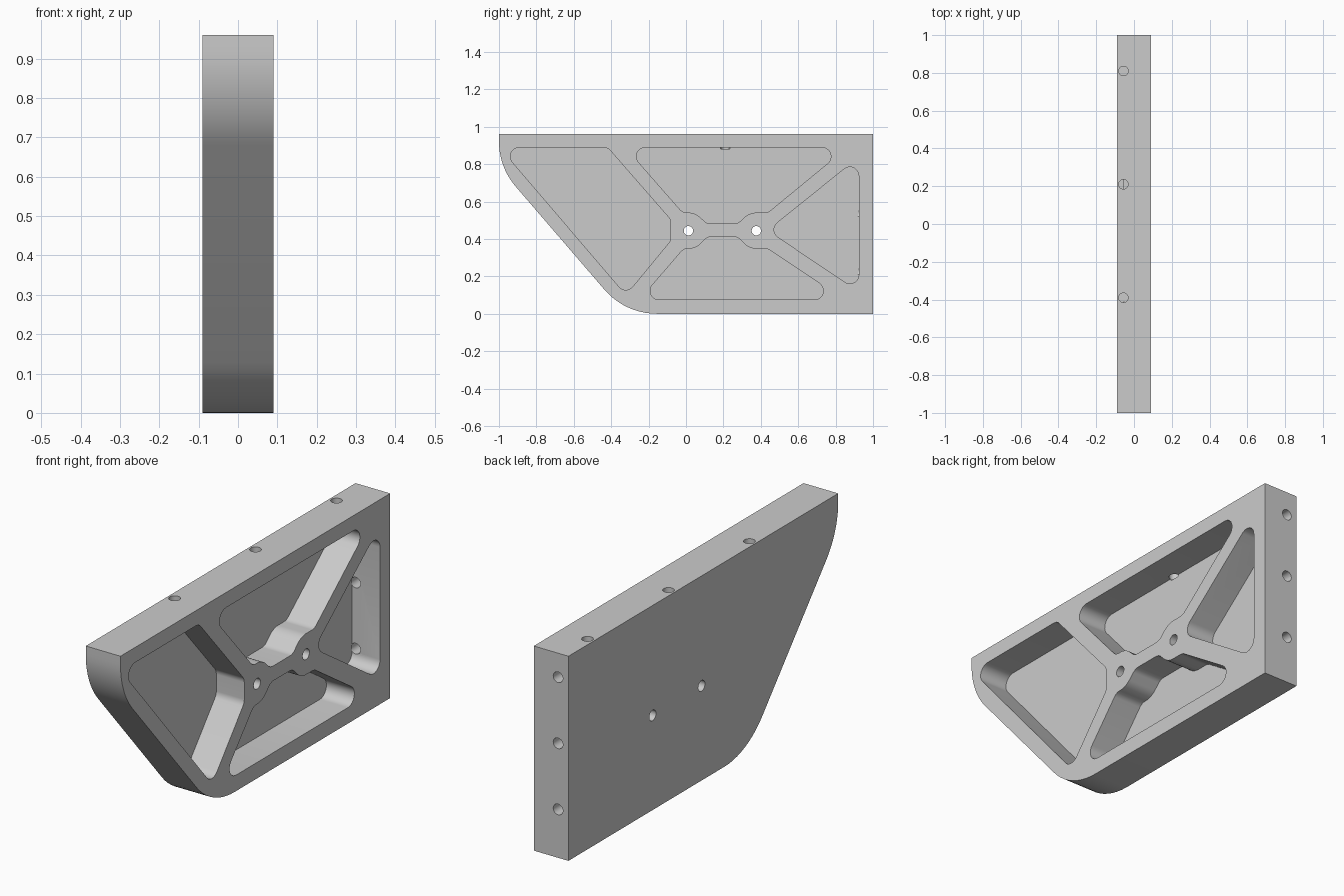
import bpy, bmesh, math
from mathutils import Vector, Matrix

cube = bpy.data.objects.get("Cube")
if cube:
    bpy.data.objects.remove(cube, do_unlink=True)

HALF = 0.09       # half thickness of the bracket
FLOOR = -0.055    # pocket floor
HOLE_R = 0.025

grey = bpy.data.materials.new("light_grey")
grey.use_nodes = True
grey.diffuse_color = (0.6, 0.6, 0.6, 1)
grey.node_tree.nodes["Principled BSDF"].inputs["Base Color"].default_value = (0.6, 0.6, 0.6, 1)


def rounded(corners, steps=10):
    """Fillet (y, z, radius) corners into a list of points."""
    pts = []
    n = len(corners)
    for i, (y, z, r) in enumerate(corners):
        p = Vector((y, z))
        if r == 0:
            pts.append(p)
            continue
        a = (Vector(corners[i - 1][:2]) - p).normalized()
        b = (Vector(corners[(i + 1) % n][:2]) - p).normalized()
        half = a.angle(b) / 2
        t = r / math.tan(half)
        centre = p + (a + b).normalized() * (r / math.sin(half))
        start, end = p + a * t - centre, p + b * t - centre
        sweep = start.angle_signed(end)      # clockwise positive
        for k in range(steps + 1):
            s = -sweep * k / steps
            c, d = math.cos(s), math.sin(s)
            pts.append(centre + Vector((start.x * c - start.y * d, start.x * d + start.y * c)))
    return pts


def new_object(name, bm):
    bmesh.ops.recalc_face_normals(bm, faces=bm.faces)
    mesh = bpy.data.meshes.new(name)
    bm.to_mesh(mesh)
    bm.free()
    mesh.materials.append(grey)
    obj = bpy.data.objects.new(name, mesh)
    bpy.context.collection.objects.link(obj)
    return obj


def prism(name, corners, x0, x1):
    """Extrude a filleted side profile along x."""
    bm = bmesh.new()
    face = bm.faces.new([bm.verts.new((x0, p.x, p.y)) for p in rounded(corners)])
    ext = bmesh.ops.extrude_face_region(bm, geom=[face])
    moved = [v for v in ext["geom"] if isinstance(v, bmesh.types.BMVert)]
    bmesh.ops.translate(bm, verts=moved, vec=(x1 - x0, 0, 0))
    return new_object(name, bm)


def drill(name, centre, axis, length):
    """Round cutter centred on a point."""
    bm = bmesh.new()
    turn = Vector((0, 0, 1)).rotation_difference(Vector(axis)).to_matrix().to_4x4()
    bmesh.ops.create_cone(bm, cap_ends=True, segments=32, radius1=HOLE_R, radius2=HOLE_R,
                          depth=length, matrix=Matrix.Translation(centre) @ turn)
    return new_object(name, bm)


def cut(body, cutter):
    cutter.hide_render = True
    mod = body.modifiers.new("cut", "BOOLEAN")
    mod.operation = "DIFFERENCE"
    mod.solver = "EXACT"
    mod.object = cutter
    bpy.context.view_layer.objects.active = body
    bpy.ops.object.modifier_apply(modifier=mod.name)
    bpy.data.objects.remove(cutter, do_unlink=True)


# Plate outline with a slanted, rounded front
bracket = prism("bracket_plate", [(-1, 0.96, 0), (1, 0.96, 0), (1, 0, 0),
                                  (-0.325, 0, 0.37), (-1, 0.784, 0.37)], -HALF, HALF)

# Pockets that leave ribs and two bosses
R = 0.048
pockets = {
    "front_pocket": [(-0.995, 0.889, R), (-0.419, 0.889, R), (-0.082, 0.503, R),
                     (-0.082, 0.391, R), (-0.321, 0.101, R)],
    "upper_pocket": [(-0.323, 0.889, R), (-0.018, 0.541, R), (0.05, 0.541, 0.096),
                     (0.111, 0.482, R), (0.277, 0.482, R), (0.339, 0.541, 0.096),
                     (0.438, 0.541, R), (0.861, 0.889, R)],
    "lower_pocket": [(-0.012, 0.348, R), (0.05, 0.348, 0.09), (0.117, 0.412, R),
                     (0.274, 0.412, R), (0.339, 0.348, 0.09), (0.437, 0.348, R),
                     (0.844, 0.075, R), (-0.248, 0.075, R)],
    "rear_pocket": [(0.438, 0.446, R), (0.924, 0.837, R), (0.924, 0.119, R)],
}
for name, corners in pockets.items():
    cut(bracket, prism(name, corners, FLOOR, HALF + 0.1))

# Through holes in the bosses
for y in (0.013, 0.376):
    cut(bracket, drill("boss_hole", (0, y, 0.444), (1, 0, 0), 0.5))

# Blind holes in the top edge and in the rear edge
for y in (0.81, 0.21, -0.39):
    cut(bracket, drill("top_hole", (-0.056, y, 0.96), (0, 0, 1), 0.16))
for z in (0.847, 0.537, 0.227):
    cut(bracket, drill("rear_hole", (-0.036, 1, z), (0, 1, 0), 0.16))

# Smooth fillets, sharp edges
bpy.ops.object.select_all(action="DESELECT")
bracket.select_set(True)
bpy.context.view_layer.objects.active = bracket
bpy.ops.object.shade_smooth_by_angle(angle=math.radians(25))
